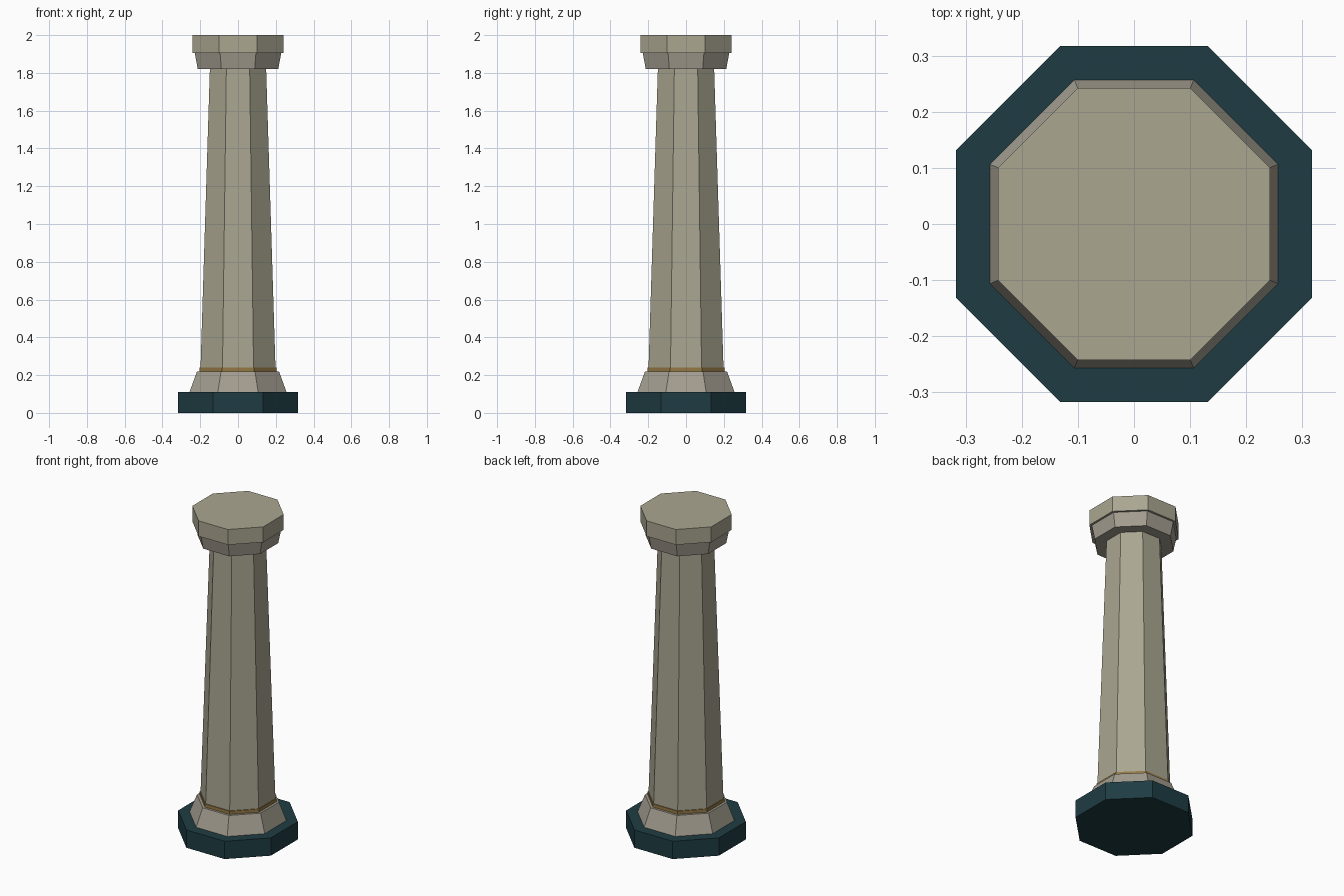
import bpy, bmesh, math

if "Cube" in bpy.data.objects:
    bpy.data.objects.remove(bpy.data.objects["Cube"])

SIDES = 8


def material(name, rgb):
    mat = bpy.data.materials.new(name)
    mat.diffuse_color = (*rgb, 1)
    mat.use_nodes = True
    mat.node_tree.nodes["Principled BSDF"].inputs["Base Color"].default_value = mat.diffuse_color
    return mat


def tier(name, z0, z1, a0, a1, mat):
    """Octagonal frustum; a0 and a1 are centre-to-flat distances."""
    k = 1 / math.cos(math.pi / SIDES)
    bm = bmesh.new()
    rings = []
    for z, a in ((z0, a0), (z1, a1)):
        rings.append([bm.verts.new((a * k * math.cos((i + .5) * math.tau / SIDES),
                                    a * k * math.sin((i + .5) * math.tau / SIDES), z))
                      for i in range(SIDES)])
    low, high = rings
    bm.faces.new(low[::-1])
    bm.faces.new(high)
    for i in range(SIDES):
        j = (i + 1) % SIDES
        bm.faces.new((low[i], low[j], high[j], high[i]))
    mesh = bpy.data.meshes.new(name)
    bm.to_mesh(mesh)
    bm.free()
    mesh.materials.append(mat)
    obj = bpy.data.objects.new(name, mesh)
    bpy.context.collection.objects.link(obj)
    return obj


stone = material("stone", (0.40, 0.38, 0.28))
pale_stone = material("base_stone", (0.37, 0.34, 0.28))
teal = material("dark_teal", (0.013, 0.045, 0.055))
gold = material("gold", (0.30, 0.19, 0.06))

# Foot, from the ground up
tier("plinth", 0, 0.11, 0.317, 0.317, teal)
tier("flared_base", 0.11, 0.22, 0.257, 0.217, pale_stone)
tier("gold_band", 0.22, 0.24, 0.203, 0.203, gold)

# Tapered shaft
tier("shaft", 0.22, 1.82, 0.199, 0.149, stone)

# Capital
tier("capital_neck", 1.82, 1.905, 0.213, 0.229, pale_stone)
tier("capital_slab", 1.905, 2.0, 0.242, 0.242, stone)
